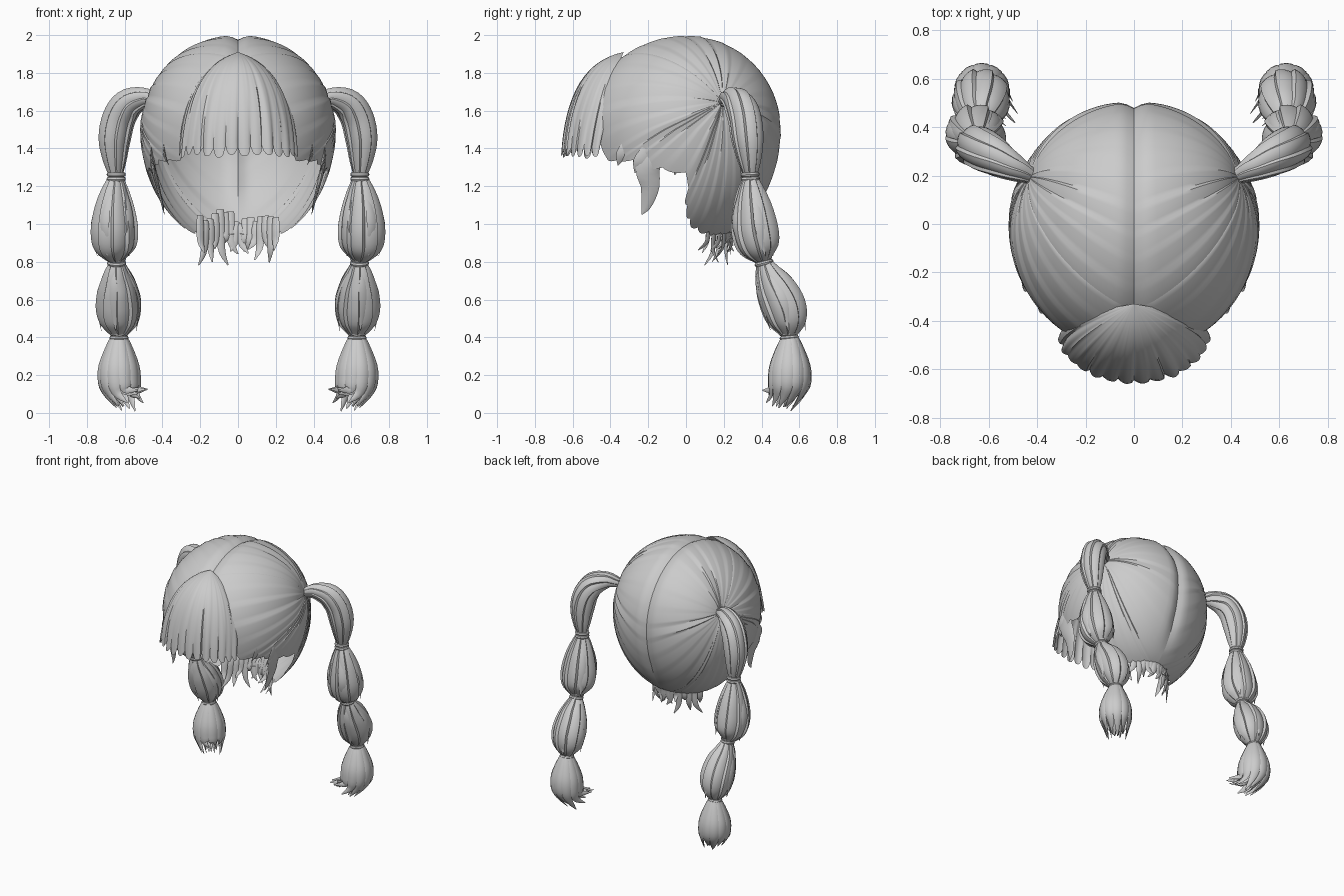
import bpy, math, random
from mathutils import Vector as V

if "Cube" in bpy.data.objects:
    bpy.data.objects.remove(bpy.data.objects["Cube"])

random.seed(4)
TAU = 2 * math.pi


def build(name, verts, faces, mirror=False, angle=40):
    me = bpy.data.meshes.new(name)
    me.from_pydata([tuple(v) for v in verts], [], faces)
    me.shade_smooth()
    me.set_sharp_from_angle(angle=math.radians(angle))
    ob = bpy.data.objects.new(name, me)
    bpy.context.collection.objects.link(ob)
    if mirror:
        m = ob.modifiers.new("mirror", 'MIRROR')
        m.use_mirror_merge = False
    return ob


def spline(pts, t):
    """Catmull-Rom through tuples, t in 0..1."""
    n = len(pts) - 1
    i = min(int(t * n), n - 1)
    f = t * n - i
    p = [pts[max(0, min(n, i + k))] for k in (-1, 0, 1, 2)]
    return [0.5 * (2 * b + (c - a) * f + (2 * a - 5 * b + 4 * c - d) * f * f
            + (3 * b - a - 3 * c + d) * f ** 3) for a, b, c, d in zip(*p)]


def sheet(name, f, nu, nv, mirror=False):
    vs = [f(i / nu, j / nv) for i in range(nu + 1) for j in range(nv + 1)]
    w = nv + 1
    fs = [(i * w + j, (i + 1) * w + j, (i + 1) * w + j + 1, i * w + j + 1)
          for i in range(nu) for j in range(nv)]
    return build(name, vs, fs, mirror)


def tube(path, rings=16, sides=8, flat=1.0, ref=V((0, 1, 0)), lobes=0, depth=0.0):
    """Sweep along (x, y, z, radius) points; lobes make overlapping strands."""
    vs, fs = [], []
    for j in range(rings + 1):
        t = j / rings
        p = spline(path, t)
        a, b = spline(path, max(0, t - .01)), spline(path, min(1, t + .01))
        T = (V(b[:3]) - V(a[:3])).normalized()
        S = T.cross(ref).normalized()
        N = S.cross(T)
        for k in range(sides):
            an = TAU * k / sides
            r = max(p[3], .001)
            if lobes:
                w = (k * lobes % sides) / sides
                r *= 1 - depth * (1 - w) ** 1.5
            vs.append(V(p[:3]) + S * math.cos(an) * r + N * math.sin(an) * r * flat)
    for j in range(rings):
        for k in range(sides):
            k2 = (k + 1) % sides
            fs.append((j * sides + k, j * sides + k2, (j + 1) * sides + k2, (j + 1) * sides + k))
    fs.append(tuple(range(sides))[::-1])
    fs.append(tuple(rings * sides + k for k in range(sides)))
    return vs, fs


def join(parts):
    vs, fs = [], []
    for v, f in parts:
        o = len(vs)
        vs += v
        fs += [tuple(i + o for i in q) for q in f]
    return vs, fs


# Head cap: strands radiate from the pigtail root to the parting and hairline
def radii(x, y, z):
    return (.512, .5 if y > 0 else .535, .495 if z > 0 else .62)


def to_unit(p):
    d = V((p[0], p[1], p[2] - 1.5))
    return V(a / r for a, r in zip(d, radii(*d))).normalized()


def from_unit(q, k=1.0):
    r = radii(*q)
    return V((q.x * r[0] * k, q.y * r[1] * k, 1.5 + q.z * r[2] * k))


EDGE = [(0, -.36, 1.87), (0, -.18, 1.97), (0, 0, 2), (0, .2, 1.95), (0, .38, 1.82),
        (0, .48, 1.6), (0, .49, 1.4), (0, .42, 1.15), (0, .25, .96), (.1, .22, .96),
        (.2, .12, .97), (.28, .03, 1.03), (.37, 0, 1.14), (.46, 0, 1.27),
        (.46, -.2, 1.3), (.42, -.32, 1.33), (.31, -.44, 1.35), (.24, -.46, 1.55),
        (.13, -.44, 1.75), (0, -.36, 1.87)]
ROOT = to_unit((.45, .2, 1.65))
STRANDS = 32
amp = [random.choice((.004, .008, .012, .022)) for _ in range(STRANDS + 1)]


def cap(u, v):
    e = to_unit(spline(EDGE, u))
    s = .04 + .96 * v
    i = int(u * STRANDS + 1e-6)
    w = u * STRANDS - i
    if .45 < u < .84:
        s += (.05 * math.sin(math.pi * w) - .02) * v
    q = ROOT.slerp(e, min(s, 1.0)) if s <= 1 else (e + (e - ROOT) * (s - 1)).normalized()
    q.x = max(q.x, 0)
    k = 1.01 + amp[i] * (w - .5) * math.sin(math.pi * min(v * .9 + .05, 1))
    k -= .05 * math.exp(-(q.x / .06) ** 2) * min(1, max(0, (q.z + .8) * 3))
    k -= .03 * (1 - v) ** 6
    return from_unit(q, k)


sheet("head_cap", cap, STRANDS * 6, 18, mirror=True)

# Bangs: fan of strands from the front of the parting
NB = 14
drop = [random.uniform(0, .025) for _ in range(NB + 1)]
puff = [random.uniform(.005, .02) for _ in range(NB + 1)]


def bangs(u, v):
    a = (u * 2 - 1) * math.radians(88)
    i = min(int(u * NB + 1e-6), NB - 1)
    w = u * NB - i
    s, c = math.sin(a), math.cos(a)
    tip = 1.345 + drop[i] + .045 * abs(2 * w - 1) ** 3
    p0, p1 = V((0, -.33, 1.91)), V((.3 * s, -.37 - .26 * c, 1.81 + .04 * c))
    p2 = V((.312 * s, -.45 - .205 * c, tip))
    p = p0 * (1 - v) ** 2 + p1 * 2 * v * (1 - v) + p2 * v * v
    return p + V((s, -c, 0)) * puff[i] * v * (math.sin(math.pi * w) + .6 * w - .8)


sheet("bangs", bangs, NB * 8, 16)

# Side locks and small wisps hanging from the temple hairline
locks = [tube([(.455, -.12, 1.42, .05), (.45, -.2, 1.31, .065), (.425, -.19, 1.2, .05),
               (.40, -.21, 1.1, .028), (.39, -.235, 1.05, .002)], 14, 8, .2, V((1, 0, 0)))]
for y, x, z in ((-.27, .44, 1.27), (-.36, .375, 1.31), (-.06, .46, 1.26)):
    locks.append(tube([(x + .02, y + .07, z + .13, .03), (x + .015, y + .02, z + .06, .03),
                       (x - .01, y, z, .002)], 8, 6, .2, V((1, 0, 0))))
build("side_locks", *join(locks), mirror=True)

# Nape wisps below the back of the head
wisps = []
for i in range(16):
    f = i / 15 * 2 - 1
    x, y = .2 * f, .25 - .13 * f * f
    L = random.uniform(.08, .2)
    dx, dy = random.uniform(-.045, .045), random.uniform(-.05, .03)
    wisps.append(tube([(x, y + .02, random.uniform(1.0, 1.08), .02), (x, y, .97, .024),
                       (x + .2 * dx, y - .01, .97 - L * .6, .019),
                       (x + dx, y - .01 + dy, .97 - L, .003)], 10, 6, .35,
                      V((.6 * f, 1, 0)).normalized()))
build("nape_wisps", *join(wisps))

# Pigtail: arched loop, then two tied bulges
build("pigtail_loop", *tube(
    [(.43, .2, 1.65, .035), (.5, .235, 1.665, .06), (.58, .28, 1.635, .084),
     (.63, .31, 1.56, .09), (.653, .325, 1.45, .087), (.652, .335, 1.34, .065),
     (.645, .34, 1.25, .035)], 24, 48, lobes=8, depth=.13), mirror=True)
build("pigtail_upper_bulge", *tube(
    [(.645, .34, 1.26, .035), (.65, .345, 1.17, .08), (.653, .355, 1.07, .113),
     (.653, .368, .96, .129), (.652, .39, .87, .11), (.645, .41, .8, .035)],
    22, 54, lobes=9, depth=.13), mirror=True)
build("pigtail_lower_bulge", *tube(
    [(.64, .41, .81, .035), (.64, .435, .74, .075), (.635, .475, .66, .11),
     (.632, .52, .56, .123), (.63, .54, .47, .1), (.63, .545, .4, .035)],
    22, 54, lobes=9, depth=.13), mirror=True)

# Stray strands lying over the bulges
stray = []
for top, mid, low, R in (((.645, .34, 1.24), (.655, .365, .98), (.65, .395, .83), .122),
                         ((.64, .415, .79), (.632, .51, .58), (.63, .54, .435), .117)):
    for k in range(4):
        a = TAU * (k + random.random() * .6) / 4
        o = V((math.cos(a), math.sin(a), 0))
        pt = lambda c, d, r: (*(V(c) + o * d), r)
        stray.append(tube([pt(top, .03, .01), pt((V(top) + V(mid)) / 2, R * .76, .022),
                           pt(mid, R * .97, .028), pt(low, R * .8, .002)], 12, 6, .25, o))
build("pigtail_stray_strands", *join(stray), mirror=True)

# Hair ties: pairs of small rings
ties = []
for c, n in (((.645, .34, 1.25), (0, .05, -1)), ((.643, .41, .805), (0, .25, -1)),
             ((.63, .545, .41), (0, .1, -1))):
    for d in (-.012, .012):
        n_ = V(n).normalized()
        A = V((1, 0, 0))
        B = n_.cross(A)
        vs = []
        for i in range(20):
            o = A * math.cos(TAU * i / 20) + B * math.sin(TAU * i / 20)
            for j in range(8):
                b = TAU * j / 8
                vs.append(V(c) + n_ * (d + .013 * math.sin(b)) + o * (.038 + .013 * math.cos(b)))
        fs = [(i * 8 + j, (i + 1) % 20 * 8 + j, (i + 1) % 20 * 8 + (j + 1) % 8, i * 8 + (j + 1) % 8)
              for i in range(20) for j in range(8)]
        ties.append((vs, fs))
build("hair_ties", *join(ties), mirror=True)

# Tassel ends: ring of tapering locks, the inner and front ones flicking out
tassel = []
for layer, count in ((1.0, 11), (.5, 5)):
    for k in range(count):
        a = TAU * k / count + layer
        o = V((math.cos(a), math.sin(a), 0))
        inner = max(0, -o.x * .8 - o.y * .6)
        z = .005 + .10 * inner + random.uniform(0, .035)
        C = V((.63, .55, 0))
        at = lambda d, zz, r, sx=0, sy=0: (*(C + o * d * layer + V((sx, sy, zz))), r)
        tassel.append(tube([at(.03, .42, .015), at(.065, .34, .03), at(.098, .24, .038),
                            at(.102, .15, .034, -.004, -.003),
                            at(.085, (z + .15) / 2 - .015 * inner, .022, -.02, -.018),
                            at(.065, z, .003, -.05 - .04 * inner, -.05 - .04 * inner)],
                           16, 8, .35, o))
build("pigtail_tassel", *join(tassel), mirror=True)
